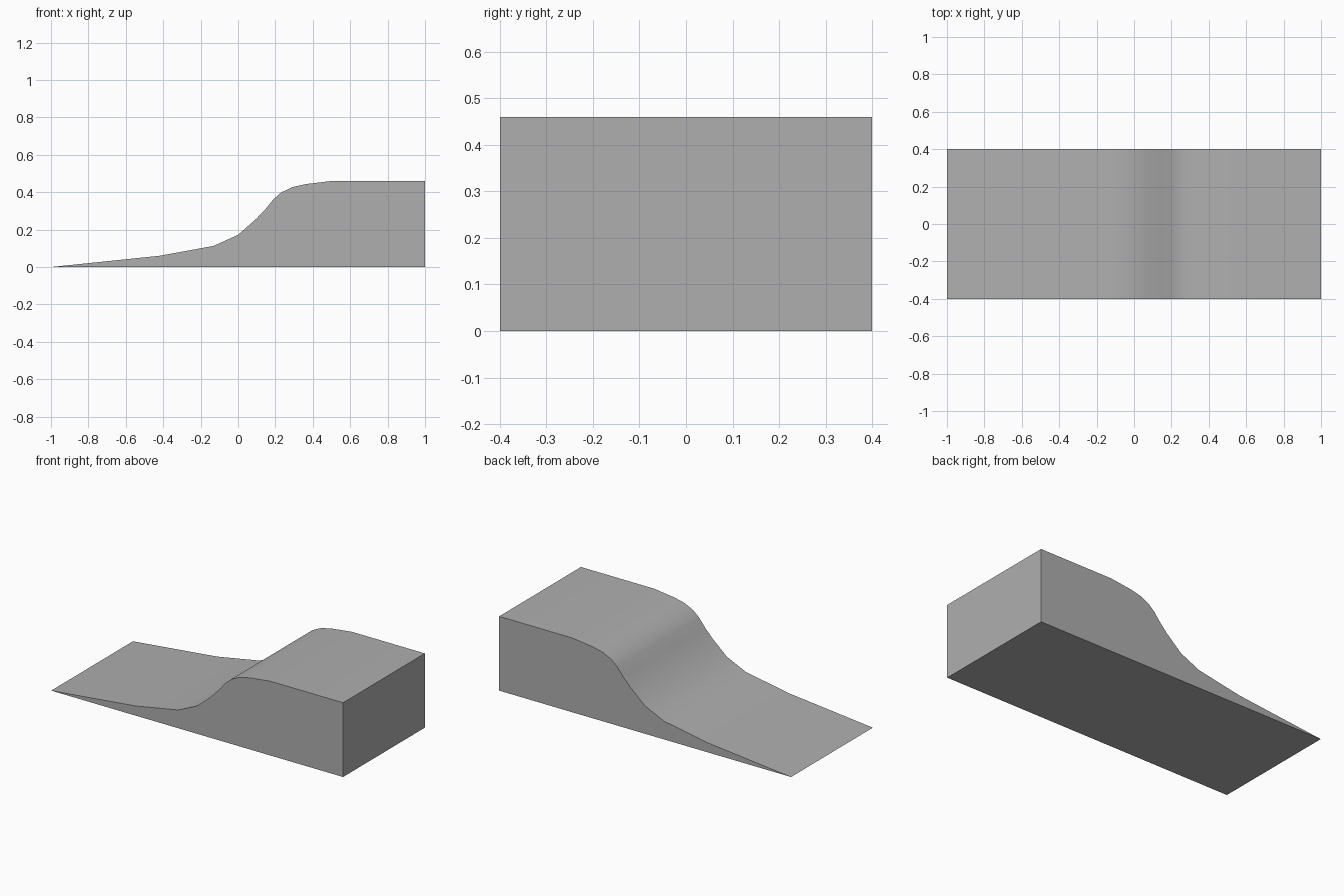
import bpy
import bmesh
import math

cube = bpy.data.objects.get("Cube")
if cube:
    bpy.data.objects.remove(cube, do_unlink=True)

# Plain grey material
grey = bpy.data.materials.new("mid_grey")
grey.use_nodes = True
colour = (0.43, 0.43, 0.43, 1.0)
grey.diffuse_color = colour
grey.node_tree.nodes["Principled BSDF"].inputs["Base Color"].default_value = colour

# Side profile: gentle run-up, curved slope, level platform
profile = [(-1, 0), (-0.42, 0.06), (-0.13, 0.113), (0, 0.172), (0.1, 0.26),
           (0.15, 0.313), (0.19, 0.363), (0.23, 0.398), (0.29, 0.427),
           (0.36, 0.443), (0.5, 0.46), (1, 0.46), (1, 0)]
half_depth = 0.4

# Extrude the profile across the full depth
bm = bmesh.new()
side = bm.faces.new([bm.verts.new((x, -half_depth, z)) for x, z in profile])
result = bmesh.ops.extrude_face_region(bm, geom=[side], use_keep_orig=True)
back = [v for v in result["geom"] if isinstance(v, bmesh.types.BMVert)]
bmesh.ops.translate(bm, verts=back, vec=(0, 2 * half_depth, 0))
bmesh.ops.recalc_face_normals(bm, faces=bm.faces)

mesh = bpy.data.meshes.new("curved_ramp")
bm.to_mesh(mesh)
bm.free()
mesh.materials.append(grey)
ramp = bpy.data.objects.new("curved_ramp", mesh)
bpy.context.collection.objects.link(ramp)

# Smooth slope with crisp outer edges
bpy.ops.object.select_all(action="DESELECT")
ramp.select_set(True)
bpy.context.view_layer.objects.active = ramp
bpy.ops.object.shade_smooth_by_angle(angle=math.radians(30))
